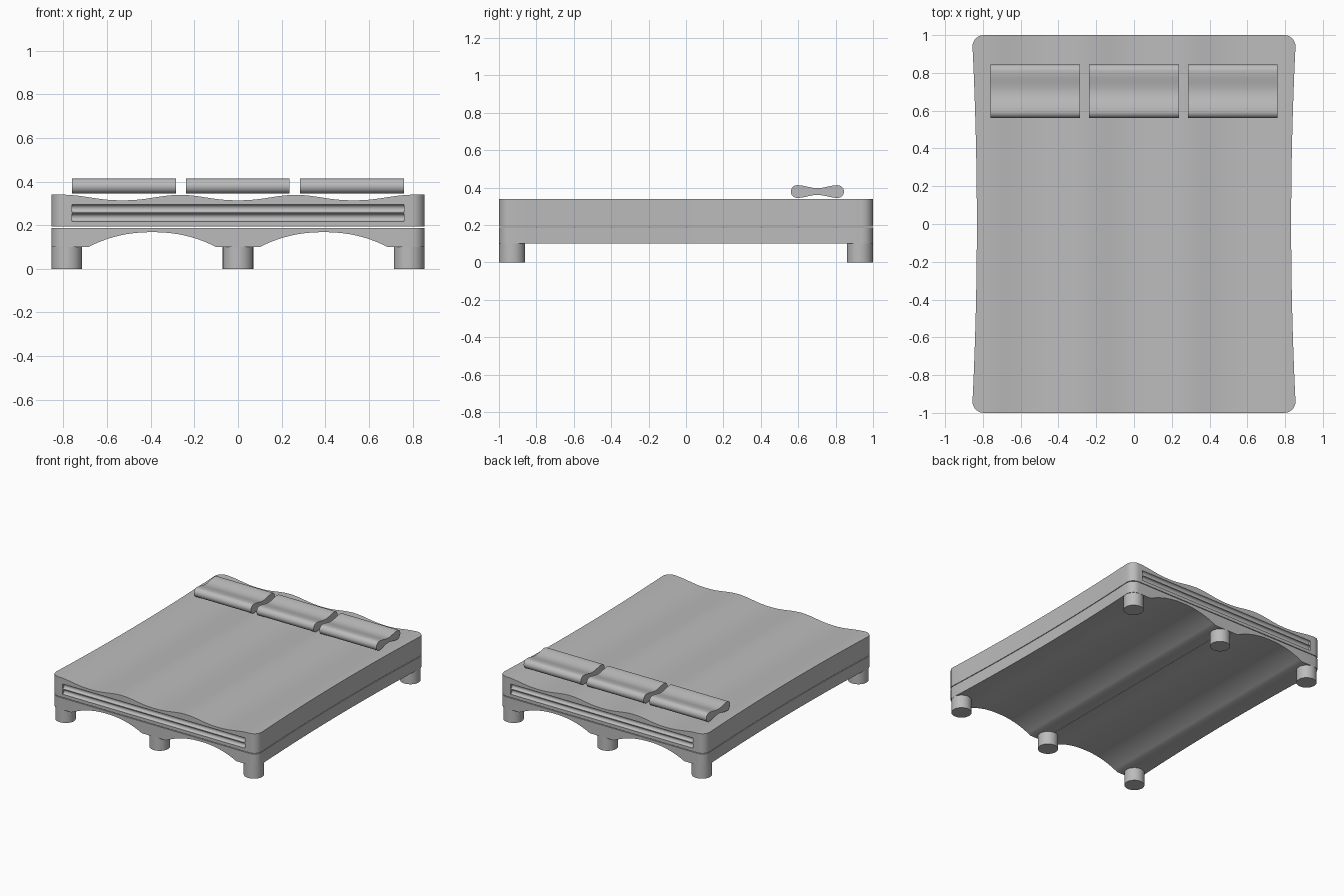
import bpy, bmesh, math
from mathutils import Vector

cube = bpy.data.objects.get("Cube")
if cube:
    bpy.data.objects.remove(cube, do_unlink=True)

grey = bpy.data.materials.new("plain grey")
grey.use_nodes = True
grey.diffuse_color = (0.5, 0.5, 0.5, 1)
grey.node_tree.nodes["Principled BSDF"].inputs["Base Color"].default_value = (0.5, 0.5, 0.5, 1)


def prism(name, points, offset):
    """Extrude a closed loop of 3D points along an offset."""
    bm = bmesh.new()
    face = bm.faces.new([bm.verts.new(p) for p in points])
    ext = bmesh.ops.extrude_face_region(bm, geom=[face])
    top = [v for v in ext["geom"] if isinstance(v, bmesh.types.BMVert)]
    bmesh.ops.translate(bm, verts=top, vec=Vector(offset))
    bmesh.ops.recalc_face_normals(bm, faces=bm.faces)
    mesh = bpy.data.meshes.new(name)
    bm.to_mesh(mesh)
    bm.free()
    obj = bpy.data.objects.new(name, mesh)
    bpy.context.collection.objects.link(obj)
    mesh.materials.append(grey)
    return obj


def select(obj):
    bpy.ops.object.select_all(action="DESELECT")
    obj.select_set(True)
    bpy.context.view_layer.objects.active = obj


def boolean(obj, cutter, operation):
    mod = obj.modifiers.new("cut", "BOOLEAN")
    mod.object, mod.operation, mod.solver = cutter, operation, "EXACT"
    select(obj)
    bpy.ops.object.modifier_apply(modifier=mod.name)
    bpy.data.objects.remove(cutter, do_unlink=True)


def smooth(obj, angle=30):
    select(obj)
    bpy.ops.object.shade_smooth_by_angle(angle=math.radians(angle))


def cylinder(name, radius, depth, location, rotation=(0, 0, 0)):
    bpy.ops.mesh.primitive_cylinder_add(vertices=32, radius=radius, depth=depth,
                                        location=location, rotation=rotation)
    obj = bpy.context.object
    obj.name = name
    obj.data.materials.append(grey)
    return obj


def outline_block():
    """Plan shape: rounded corners and gently waisted long sides."""
    r, cx, cy = 0.06, 0.795, 0.94
    right = []
    for i in range(9):
        a = -math.pi / 2 + i * math.pi / 16
        right.append((cx + r * math.cos(a), -cy + r * math.sin(a)))
    for i in range(1, 24):
        y = -cy + 2 * cy * i / 24
        right.append((0.832 + 0.023 * (y / cy) ** 2, y))
    right += [(x, -y) for x, y in reversed(right[:9])]
    loop = right + [(-x, -y) for x, y in right]
    return prism("outline_cutter", [(x, y, -0.1) for x, y in loop], (0, 0, 1))


# Mattress: scalloped top, waisted sides, two long grooves at each end
def top_height(x):
    if abs(x) >= 0.795:
        return 0.34
    return 0.314 + 0.025 * (math.sin(math.pi * x / 0.53) ** 2) ** 1.2

profile = [(-0.9, 0.193), (0.9, 0.193), (0.9, 0.34)]
profile += [(0.795 - 1.59 * i / 72, top_height(0.795 - 1.59 * i / 72)) for i in range(73)]
profile.append((-0.9, 0.34))
mattress = prism("mattress", [(x, -1.1, z) for x, z in profile], (0, 2.2, 0))
boolean(mattress, outline_block(), "INTERSECT")
for y in (-1, 1):
    for z in (0.276, 0.235):
        groove = cylinder("groove_cutter", 0.018, 1.52, (0, y, z), (0, math.pi / 2, 0))
        boolean(mattress, groove, "DIFFERENCE")
smooth(mattress)

# Base: two halves meeting at a seam, each arched underneath
for side, label in ((1, "left"), (-1, "right")):
    half = [(0.001, 0.188), (0.001, 0.1), (0.1, 0.1)]
    for i in range(1, 25):
        u = -1 + i / 12
        half.append((0.393 + 0.293 * u, 0.1 + 0.068 * (1 - abs(u) ** 2.2)))
    half += [(0.9, 0.1), (0.9, 0.188)]
    base = prism("base_" + label, [(side * x, -1.1, z) for x, z in half], (0, 2.2, 0))
    boolean(base, outline_block(), "INTERSECT")
    smooth(base)

# Legs: three at each end, let into the base
for end, y in (("front", -0.93), ("back", 0.93)):
    for label, x in (("right", -0.784), ("middle", 0), ("left", 0.784)):
        leg = cylinder(f"{end}_{label}_leg", 0.07, 0.13, (x, y, 0.065))
        smooth(leg)

# Pillows: dog-bone section with rounded ends and a thin waist
section = []
R, half_span, mid_y, mid_z = 0.034, 0.108, 0.7025, 0.379
for s in (1, -1):
    for i in range(15):
        a = math.radians(-90 + 180 * i / 14)
        section.append((s * (half_span + R * math.cos(a)), s * R * math.sin(a)))
    for i in range(1, 16):
        t = 1 - 2 * i / 16
        waist = 0.018 + (R - 0.018) * math.sin(math.pi * t / 2) ** 2
        section.append((s * half_span * t, s * waist))
for label, x in (("right", -0.76), ("middle", -0.238), ("left", 0.285)):
    pillow = prism(f"{label}_pillow",
                   [(x, mid_y + y, mid_z + z) for y, z in section], (0.475, 0, 0))
    smooth(pillow)
